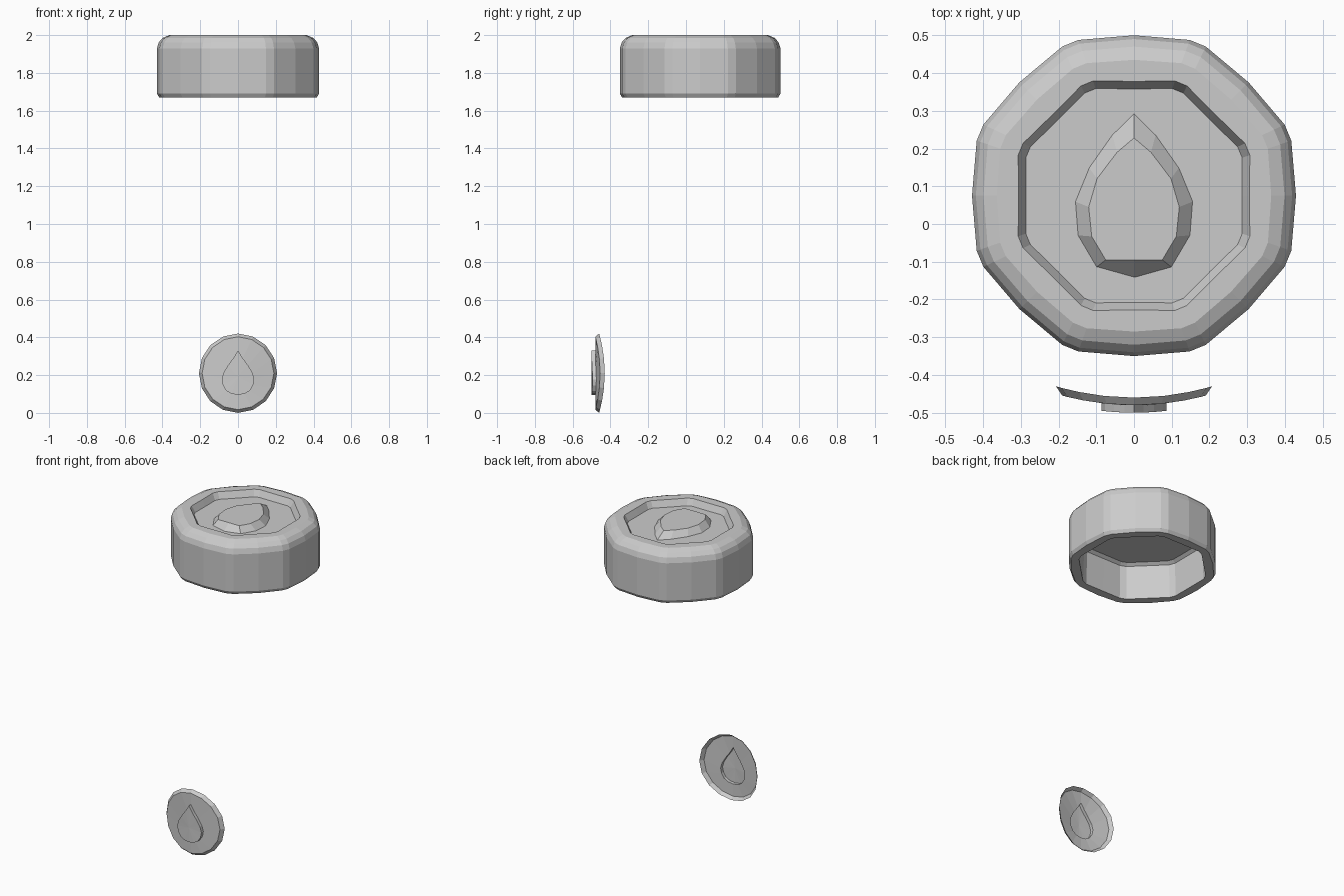
import bpy
from math import sin, cos, pi, radians

if "Cube" in bpy.data.objects:
    bpy.data.objects.remove(bpy.data.objects["Cube"])


def make(name, verts, faces):
    me = bpy.data.meshes.new(name)
    me.from_pydata(verts, [], faces)
    me.update()
    ob = bpy.data.objects.new(name, me)
    bpy.context.collection.objects.link(ob)
    return ob


def loft(name, rings, start=None, end=None):
    """Quads between equal rings; start/end: None, 'ngon', or a fan centre."""
    n = len(rings[0])
    verts = [v for r in rings for v in r]
    faces = []
    for k in range(len(rings) - 1):
        a, b = k * n, (k + 1) * n
        faces += [(a + i, a + (i + 1) % n, b + (i + 1) % n, b + i) for i in range(n)]
    last = (len(rings) - 1) * n
    if start == 'ngon':
        faces.append(tuple(reversed(range(n))))
    if end == 'ngon':
        faces.append(tuple(range(last, last + n)))
    elif end is not None:
        verts.append(end)
        c = len(verts) - 1
        faces += [(last + i, last + (i + 1) % n, c) for i in range(n)]
    return make(name, verts, faces)


def mirrored(half):
    """Full loop, counter-clockwise from the tip, from right-hand points (tip to base)."""
    left = [(-x, y) for x, y in half]
    return left + half[-2:0:-1]


# Cap: octagon with softened corners, hollow underneath, recessed on top
def cap_ring(r, z, corner):
    pts = []
    for k in range(8):
        for off, f in ((0, 1), (19.5, corner), (25.5, corner)):
            a = radians(45 * k + off)
            pts.append((1.01 * r * f * cos(a), 0.075 + r * f * sin(a), z))
    return pts


profile = [(0.33, 1.90, 1.06), (0.35, 1.885, 1.06), (0.357, 1.67, 1.06),
           (0.413, 1.67, 1.03), (0.425, 1.69, 1.03), (0.425, 1.93, 1.03),
           (0.415, 1.962, 1.03), (0.395, 1.985, 1.03), (0.36, 2.0, 1.035),
           (0.303, 2.0, 1.064), (0.283, 1.96, 1.064)]
loft("cap", [cap_ring(*p) for p in profile], 'ngon', 'ngon')

# Raised drop on the cap, with sloping sides
base = [(0, 0.295), (0.058, 0.238), (0.12, 0.15), (0.157, 0.06),
        (0.15, -0.03), (0.10, -0.115), (0, -0.143)]
top = [(0, 0.228), (0.045, 0.19), (0.098, 0.12), (0.12, 0.045),
       (0.112, -0.033), (0.075, -0.095), (0, -0.095)]
loft("cap_drop", [[(x, y, 1.958) for x, y in mirrored(base)],
                  [(x, y, 1.998) for x, y in mirrored(top)]], None, 'ngon')


# Badge: thin curved disc, open at the back, with a drop pressed forward
def bend(pts, y):
    return [(x, y + 0.7 * x * x, z) for x, z in pts]


def disc(r):
    return [(-0.985 * r * sin(2 * pi * i / 16), 0.21 + r * cos(2 * pi * i / 16))
            for i in range(16)]


drop = mirrored([(0, 0.33), (0.025, 0.29), (0.053, 0.252), (0.077, 0.212),
                 (0.086, 0.178), (0.08, 0.146), (0.062, 0.117), (0.035, 0.101),
                 (0, 0.096)])
badge = loft("badge", [bend(disc(0.21), -0.46), bend(disc(0.193), -0.48),
                       bend(drop, -0.48), bend(drop, -0.5)],
             None, (0, -0.5, 0.19))
# face the outside toward the front
badge.data.update()
if badge.data.polygons[-1].normal.y > 0:
    badge.data.flip_normals()
